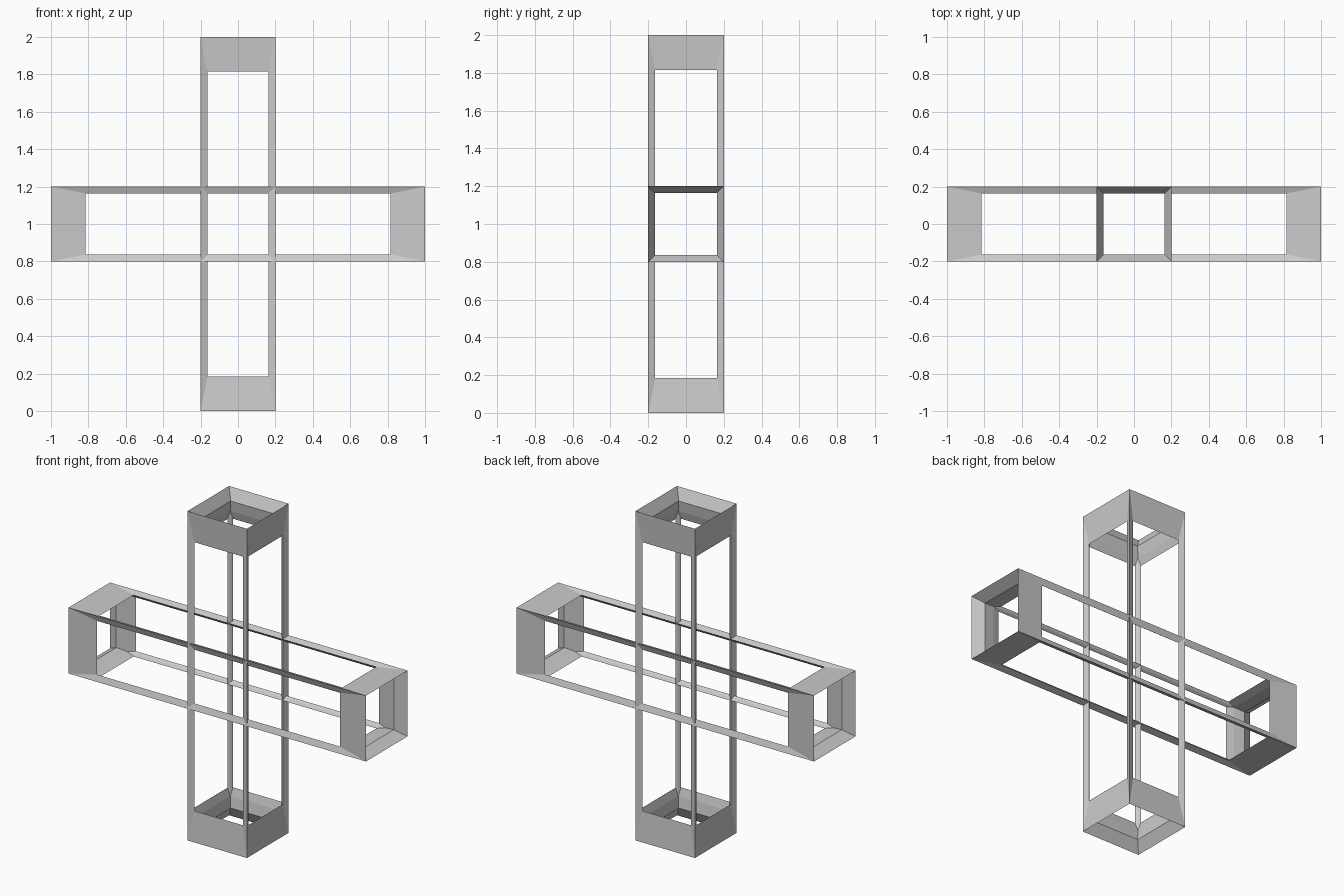
import bpy
import math

# Remove the default cube
old = bpy.data.objects.get("Cube")
if old:
    bpy.data.objects.remove(old, do_unlink=True)

# Single plain grey material
GREY = (0.6, 0.6, 0.6, 1.0)
grey = bpy.data.materials.new("plain_grey")
grey.use_nodes = True
grey.diffuse_color = GREY
grey.node_tree.nodes["Principled BSDF"].inputs["Base Color"].default_value = GREY

THICKNESS = 0.25
# Half-size of the unscaled frame: corners move out along the cube's diagonal
OUTER = 1 + THICKNESS / 2 / math.sqrt(3)


def box_frame(name, tilt):
    """Long square box reduced to its edges; stretching widens the end bands."""
    bpy.ops.mesh.primitive_cube_add(size=2, location=(0, 0, 1), rotation=(0, tilt, 0))
    frame = bpy.context.object
    frame.name = name
    frame.scale = (0.2 / OUTER, 0.2 / OUTER, 1 / OUTER)
    frame.data.materials.append(grey)
    wire = frame.modifiers.new("Edge bars", "WIREFRAME")
    wire.thickness = THICKNESS
    wire.offset = 0
    wire.use_even_offset = True
    wire.use_replace = True
    return frame


# Upright and crossing frames
box_frame("upright_frame", 0)
box_frame("crossing_frame", math.pi / 2)
